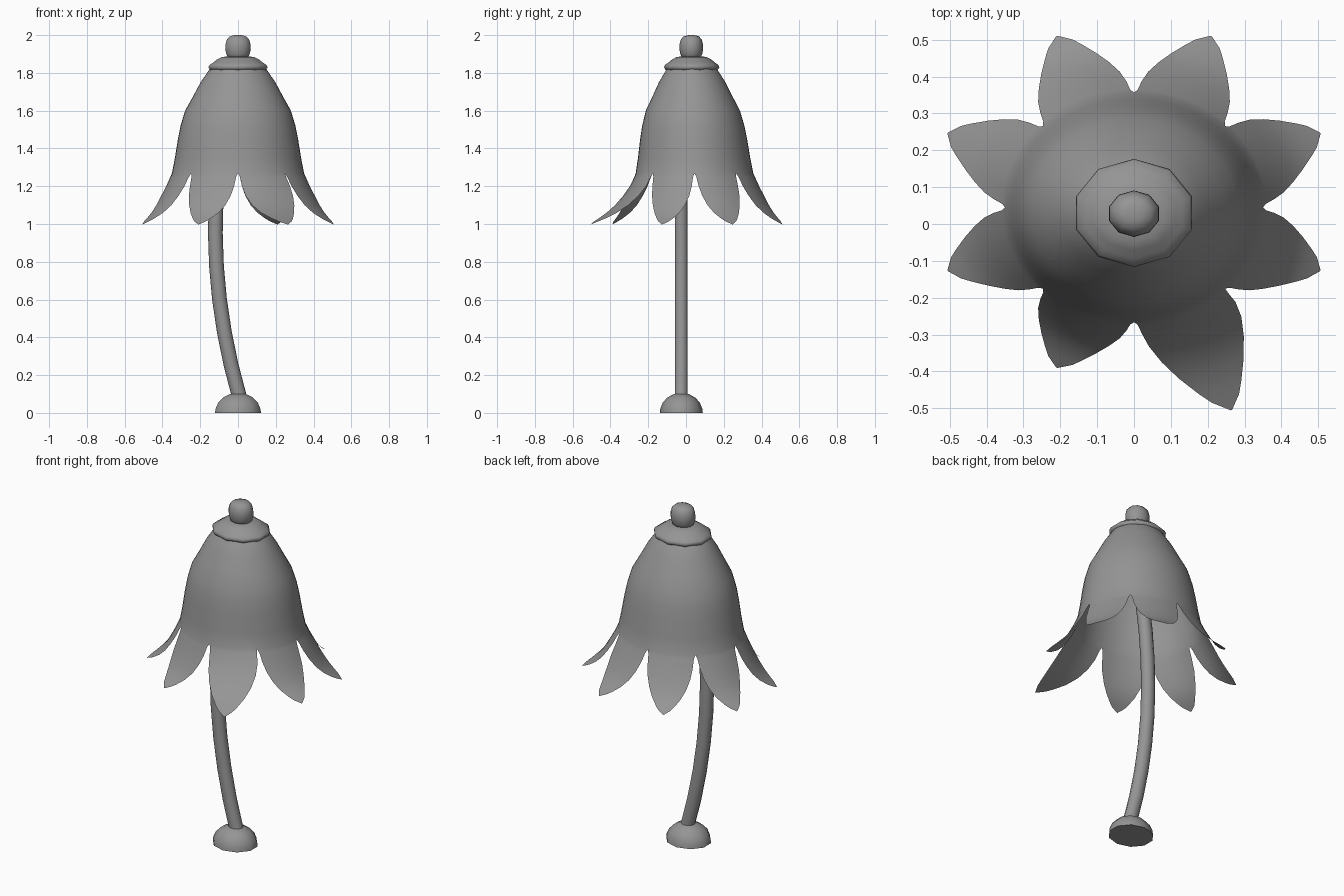
import bpy, bmesh, math

if "Cube" in bpy.data.objects:
    bpy.data.objects.remove(bpy.data.objects["Cube"], do_unlink=True)

SQUASH = 0.89   # the flower is slightly narrower front to back
NOTCH = 1.268   # height where the bell splits into petals

grey = bpy.data.materials.new("plain grey")
grey.use_nodes = True
colour = (0.3, 0.3, 0.3, 1)
grey.diffuse_color = colour
grey.node_tree.nodes["Principled BSDF"].inputs["Base Color"].default_value = colour


def finish(name, bm, angle):
    bmesh.ops.remove_doubles(bm, verts=bm.verts, dist=0.0005)
    bmesh.ops.recalc_face_normals(bm, faces=bm.faces)
    mesh = bpy.data.meshes.new(name)
    bm.to_mesh(mesh)
    bm.free()
    mesh.materials.append(grey)
    obj = bpy.data.objects.new(name, mesh)
    bpy.context.collection.objects.link(obj)
    bpy.ops.object.select_all(action='DESELECT')
    obj.select_set(True)
    bpy.context.view_layer.objects.active = obj
    bpy.ops.object.shade_smooth_by_angle(angle=math.radians(angle))
    return obj


def skin(bm, rows):
    for low, high in zip(rows, rows[1:]):
        for i in range(len(low) - 1):
            bm.faces.new((low[i], low[i + 1], high[i + 1], high[i]))


def lathe(name, profile, y, sides=10, angle=75):
    """Revolve (radius, height) points, with the ends capped."""
    bm = bmesh.new()
    rows = []
    for r, z in profile:
        ring = []
        for i in range(sides):
            a = math.tau * i / sides + math.pi / 2
            ring.append(bm.verts.new((r * math.cos(a), y + r * SQUASH * math.sin(a), z)))
        rows.append(ring)
    skin(bm, [ring + ring[:1] for ring in rows])
    bm.faces.new(rows[0][::-1])
    bm.faces.new(rows[-1])
    return finish(name, bm, angle)


# Bell and petals: height, radius, share of the petal's full width
bell = [(1.85, 0.12, 1), (1.82, 0.15, 1), (1.75, 0.198, 1), (1.67, 0.241, 1),
        (1.6, 0.28, 1), (1.52, 0.304, 1), (1.45, 0.318, 1), (1.35, 0.334, 1),
        (NOTCH, 0.35, 1), (1.25, 0.358, 0.93), (1.2, 0.381, 0.86), (1.15, 0.408, 0.76),
        (1.1, 0.437, 0.61), (1.06, 0.469, 0.44), (1.03, 0.503, 0.27), (1.015, 0.524, 0.17),
        (0.998, 0.547, 0.01)]
PETALS, COLS = 8, 6
bm = bmesh.new()
for p in range(PETALS):
    middle = math.tau * (p + 0.5) / PETALS
    bent = p == 6    # the front left petal reaches further out
    rows = []
    for z, r, width in bell:
        t = min(1, max(0, (NOTCH - z) / (NOTCH - 1)))
        y0 = 0.03 + 0.015 * min(1, (1.85 - z) / 0.58) + 0.015 * t
        row = []
        for c in range(COLS + 1):
            side = c / COLS
            a = middle + (2 * side - 1) * width * math.pi / PETALS
            x, y = r * math.cos(a), y0 + r * SQUASH * math.sin(a)
            if bent:
                x += 0.055 * (side * t ** 0.7 + (1 - side) * t ** 4)
                y -= 0.115 * t ** 2
            row.append(bm.verts.new((x, y, z)))
        rows.append(row)
    skin(bm, rows)
finish("bell_with_petals", bm, 60)

# Collar and knob on top of the bell
lathe("collar", [(0.14, 1.812), (0.156, 1.817), (0.165, 1.83), (0.159, 1.842), (0.138, 1.855),
                 (0.115, 1.872), (0.09, 1.884), (0.05, 1.888)], 0.03)
lathe("knob", [(0.054, 1.875), (0.065, 1.9), (0.071, 1.925), (0.07, 1.95), (0.063, 1.975),
               (0.048, 1.992), (0.025, 1.999), (0.004, 2.0)], 0.028)

# Foot
lathe("foot", [(0.128, 0), (0.125, 0.022), (0.111, 0.053), (0.085, 0.08), (0.047, 0.099),
               (0.02, 0.104)], -0.025)

# Stem: a tube bowed gently to one side
SIDES, STEPS = 10, 10
bm = bmesh.new()
rows = []
for s in range(STEPS + 1):
    u = 2.04 * s / STEPS - 1.04
    tilt = math.atan(0.24 * u / 0.86)
    ring = []
    for i in range(SIDES):
        a = math.tau * i / SIDES
        dx = 0.039 * math.cos(a)
        ring.append(bm.verts.new((-0.12 * (1 - u * u) + dx * math.cos(tilt),
                                  -0.025 + 0.036 * math.sin(a),
                                  0.97 + 0.86 * u - dx * math.sin(tilt))))
    rows.append(ring + ring[:1])
skin(bm, rows)
finish("stem", bm, 60)
